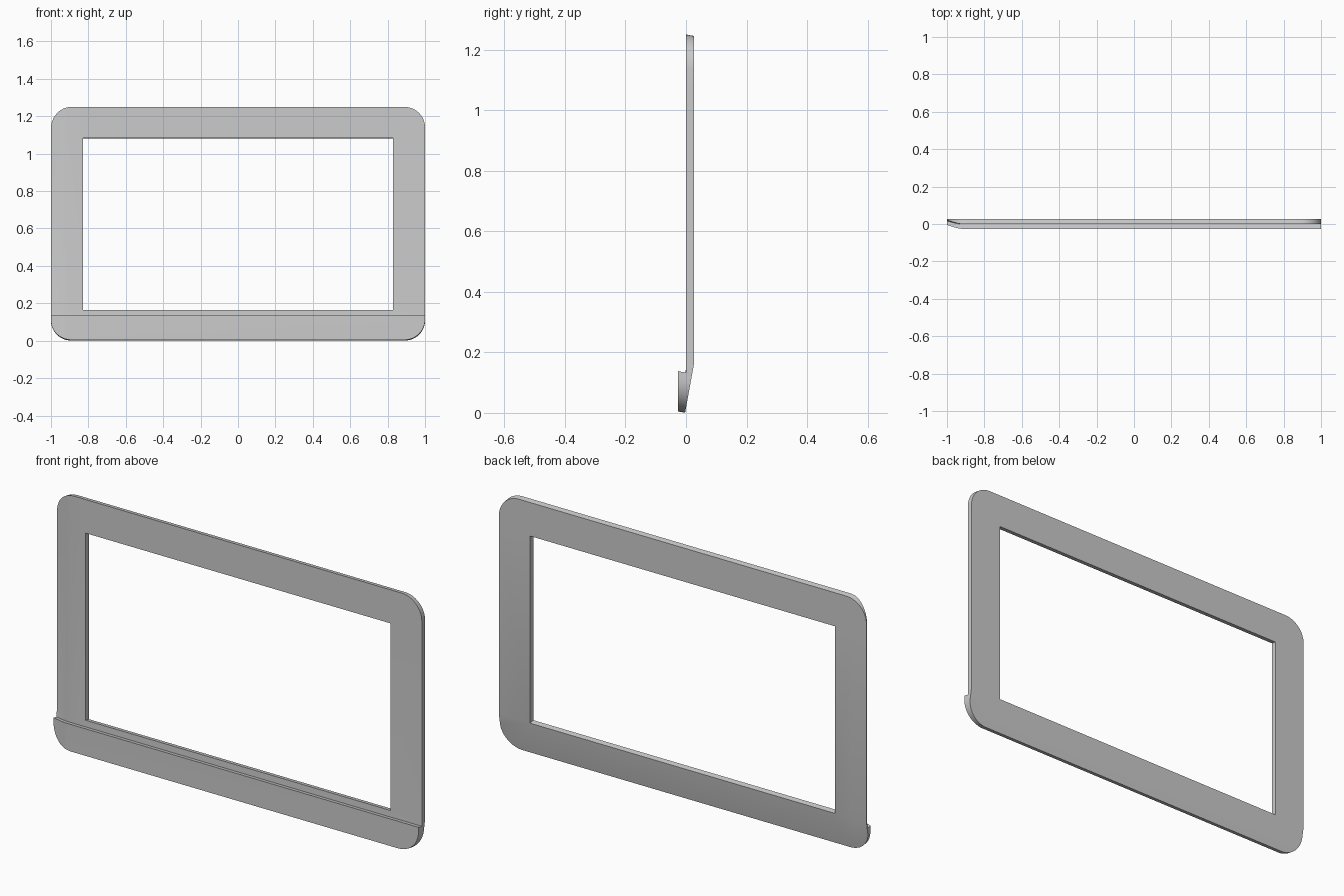
import bpy
import bmesh
import math
from mathutils import Vector

cube = bpy.data.objects.get("Cube")
if cube:
    bpy.data.objects.remove(cube, do_unlink=True)

HEIGHT, RADIUS = 1.25, 0.11
WIN_X, WIN_LOW, WIN_HIGH = 0.83, 0.165, 1.085
LIP_TOP, THICK = 0.133, 0.026
BEND_X = -0.92
SLOPE = 0.18

grey = bpy.data.materials.new("frame_grey")
grey.use_nodes = True
colour = (0.6, 0.6, 0.6, 1)
grey.diffuse_color = colour
grey.node_tree.nodes["Principled BSDF"].inputs["Base Color"].default_value = colour


def sweep(x):
    """Backward sweep of the front surface at the -x end."""
    t = max(0, (BEND_X - x) / (1 + BEND_X))
    return 0.021 * t ** 1.4


def back(z):
    """Back surface, tapering to the front below the window."""
    return -0.003 + (THICK + 0.003) * min(1, z / WIN_LOW)


def body_front(x, z):
    return min(sweep(x), back(z) - 0.003)


def lip_front(x, z):
    return sweep(x) - THICK


def lip_back(x, z):
    return body_front(x, z) + 0.001


def rounded_outline(steps=12):
    points = []
    for i, (sx, top) in enumerate([(1, True), (-1, True), (-1, False), (1, False)]):
        cx = sx * (1 - RADIUS)
        cz = HEIGHT - RADIUS if top else RADIUS
        for k in range(steps + 1):
            a = math.pi / 2 * (i + k / steps)
            points.append((cx + RADIUS * math.cos(a), 0, cz + RADIUS * math.sin(a)))
    return points


def cut(bm, axis, value, clear=False):
    normal = Vector((1, 0, 0)) if axis == "x" else Vector((0, 0, 1))
    bmesh.ops.bisect_plane(bm, geom=bm.verts[:] + bm.edges[:] + bm.faces[:],
                           plane_co=normal * value, plane_no=normal,
                           clear_outer=clear)


def shell(name, front, rear, top=None, window=False):
    """Cut the outline, extrude it and fit both sides to their surfaces."""
    bm = bmesh.new()
    bm.faces.new([bm.verts.new(p) for p in rounded_outline()])
    for i in range(6):
        cut(bm, "x", BEND_X - i * 0.0135)
    if top:
        cut(bm, "z", top, clear=True)
    if window:
        for axis, value in [("x", -WIN_X), ("x", WIN_X), ("z", WIN_LOW), ("z", WIN_HIGH)]:
            cut(bm, axis, value)
        inside = [f for f in bm.faces
                  if abs(f.calc_center_median().x) < WIN_X
                  and WIN_LOW < f.calc_center_median().z < WIN_HIGH]
        bmesh.ops.delete(bm, geom=inside, context="FACES")
    near = set(bm.verts)
    bmesh.ops.extrude_face_region(bm, geom=bm.faces[:], use_keep_orig=True)
    for v in bm.verts:
        x, z = v.co.x, v.co.z
        v.co.y = front(x, z) if v in near else rear(x, z)
        v.co.z = z - SLOPE * v.co.y
    bmesh.ops.recalc_face_normals(bm, faces=bm.faces[:])
    mesh = bpy.data.meshes.new(name)
    bm.to_mesh(mesh)
    bm.free()
    mesh.materials.append(grey)
    obj = bpy.data.objects.new(name, mesh)
    bpy.context.collection.objects.link(obj)
    bpy.ops.object.select_all(action="DESELECT")
    obj.select_set(True)
    bpy.context.view_layer.objects.active = obj
    bpy.ops.object.shade_smooth_by_angle(angle=math.radians(30))
    return obj


# Window frame with the tapered back
shell("frame", body_front, lambda x, z: back(z), window=True)

# Raised strip along the lower front
shell("front_lip", lip_front, lip_back, top=LIP_TOP)
